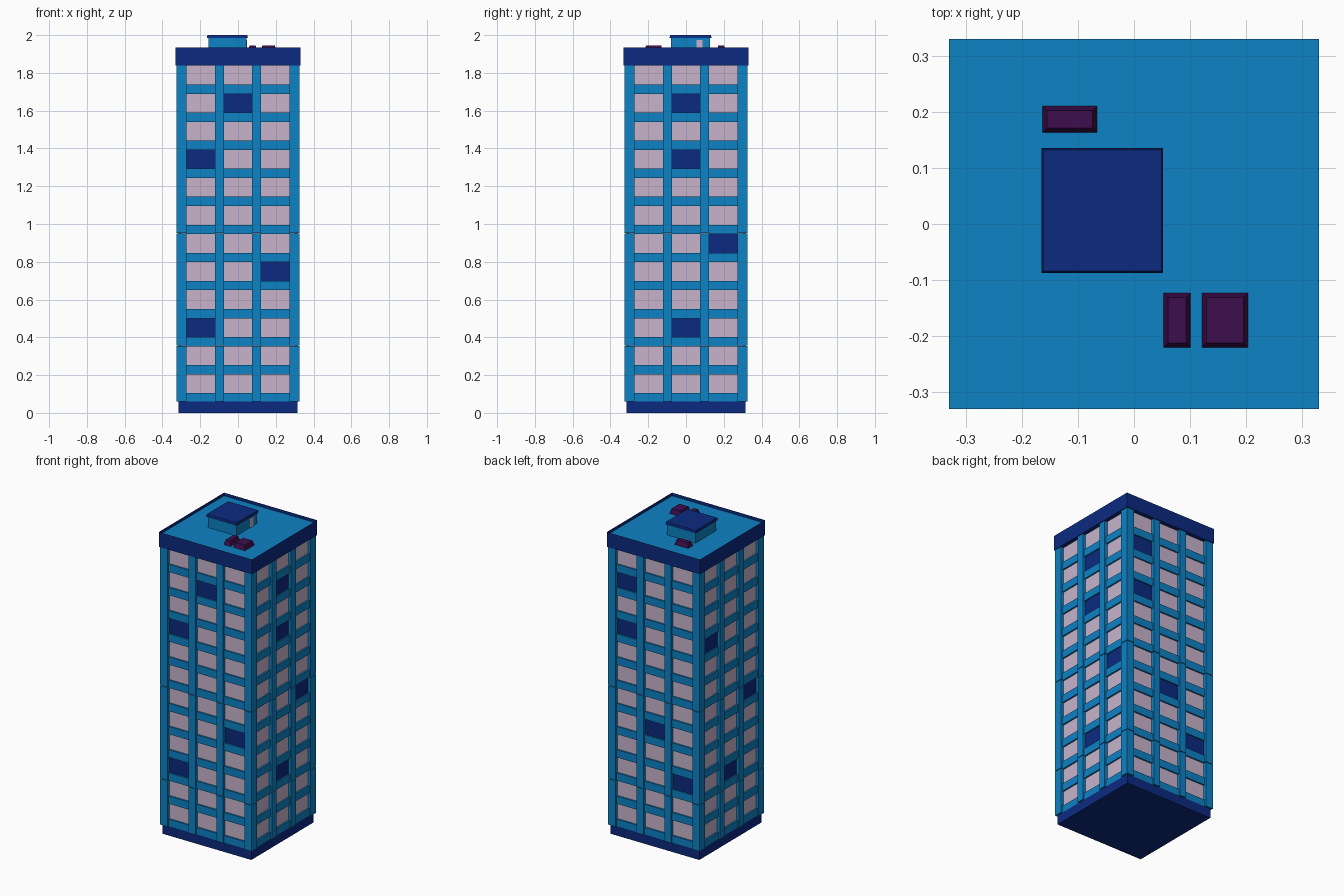
import bpy, bmesh
from mathutils import Matrix
from math import pi

if "Cube" in bpy.data.objects:
    bpy.data.objects.remove(bpy.data.objects["Cube"])


def material(name, rgb):
    m = bpy.data.materials.new(name)
    m.diffuse_color = (*rgb, 1)
    m.use_nodes = True
    m.node_tree.nodes["Principled BSDF"].inputs["Base Color"].default_value = m.diffuse_color
    return m


BLUE = material("facade_blue", (0.004, 0.223, 0.558))
NAVY = material("navy", (0.0037, 0.0232, 0.216))
PANE = material("pale_window", (0.578, 0.456, 0.597))
PLUM = material("dark_plum", (0.048, 0.0044, 0.076))


def add_box(bm, lo, hi, taper=0.0):
    """Axis-aligned box; taper pulls the top corners inward."""
    c = []
    for z, t in ((lo[2], 0), (hi[2], taper)):
        for x, y in ((lo[0] + t, lo[1] + t), (hi[0] - t, lo[1] + t),
                     (hi[0] - t, hi[1] - t), (lo[0] + t, hi[1] - t)):
            c.append(bm.verts.new((x, y, z)))
    bm.faces.new(c[3::-1])
    top = bm.faces.new(c[4:])
    for i in range(4):
        j = (i + 1) % 4
        bm.faces.new((c[i], c[j], c[j + 4], c[i + 4]))
    return top


def finish(name, bm, *mats):
    me = bpy.data.meshes.new(name)
    bm.normal_update()
    bm.to_mesh(me)
    bm.free()
    for m in mats:
        me.materials.append(m)
    ob = bpy.data.objects.new(name, me)
    bpy.context.collection.objects.link(ob)
    return ob


def boxes(name, mat, *specs):
    bm = bmesh.new()
    for s in specs:
        add_box(bm, *s)
    return finish(name, bm, mat)


# Main levels and depths
Z0, Z1, ROOF = 0.06, 1.84, 1.915
CORE, BAND, PIER = 0.305, 0.315, 0.325
ROW0, PITCH, WIN_H = 0.105, 0.1485, 0.099
COLS = ((-0.272, -0.122), (-0.075, 0.075), (0.122, 0.272))
SECTIONS = ((Z0, 0.354), (0.358, 0.949), (0.953, Z1))

# Plinth and window core
boxes("plinth", NAVY, ((-0.315, -0.315, 0), (0.315, 0.315, Z0)))
boxes("window_core", PANE, ((-CORE, -CORE, Z0), (CORE, CORE, Z1)))

# Corner piers, split into stacked sections
bm = bmesh.new()
for sx in (-1, 1):
    for sy in (-1, 1):
        xs, ys = sorted((sx * 0.272, sx * PIER)), sorted((sy * 0.272, sy * PIER))
        for a, b in SECTIONS:
            add_box(bm, (xs[0], ys[0], a), (xs[1], ys[1], b))
finish("corner_piers", bm, BLUE)

# Facades: (name, turn, dark windows as (column, row) seen from outside)
SIDES = (("front", 0, ((0, 2), (2, 4), (0, 8), (1, 10))),
         ("right", 1, ((1, 2), (2, 5), (1, 8), (1, 10))),
         ("back", 2, ((2, 2), (1, 4), (0, 8), (0, 10))),
         ("left", 3, ((1, 2), (2, 5), (0, 8))))
for side, turn, dark in SIDES:
    rot = Matrix.Rotation(turn * pi / 2, 4, 'Z')
    # Slim piers between window columns
    bm = bmesh.new()
    for x0, x1 in ((-0.122, -0.075), (0.075, 0.122)):
        for a, b in SECTIONS:
            add_box(bm, (x0, -PIER, a), (x1, -CORE, b))
    bm.transform(rot)
    finish(side + "_piers", bm, BLUE)
    # Spandrels below each window
    bm = bmesh.new()
    for r in range(12):
        top = ROW0 + r * PITCH
        bottom = Z0 if r == 0 else top - PITCH + WIN_H
        for x0, x1 in COLS:
            add_box(bm, (x0, -BAND, bottom), (x1, -CORE, top))
    bm.transform(rot)
    finish(side + "_spandrels", bm, BLUE)
    # Dark window plates
    bm = bmesh.new()
    for c, r in dark:
        z = ROW0 + r * PITCH
        add_box(bm, (COLS[c][0], -CORE - 0.002, z), (COLS[c][1], -CORE, z + WIN_H))
    bm.transform(rot)
    finish(side + "_dark_windows", bm, NAVY)

# Parapet with sunken blue roof deck
bm = bmesh.new()
deck = add_box(bm, (-0.33, -0.33, Z1), (0.33, 0.33, 1.935))
bmesh.ops.inset_region(bm, faces=[deck], thickness=0.02)
walls = bmesh.ops.extrude_discrete_faces(bm, faces=[deck])["faces"][0]
bmesh.ops.translate(bm, verts=walls.verts, vec=(0, 0, ROOF - 1.935))
walls.material_index = 1
finish("parapet_and_deck", bm, NAVY, BLUE)

# Stair house with cap and door
boxes("stair_house", BLUE, ((-0.155, -0.08, ROOF), (0.045, 0.127, 1.985)))
boxes("stair_house_cap", NAVY, ((-0.165, -0.087, 1.985), (0.052, 0.135, 2.0), 0.003))
boxes("stair_house_door", PANE, ((0.045, 0.055, ROOF), (0.048, 0.087, 1.975)))

# Rooftop vent units
boxes("roof_vents", PLUM,
      ((-0.163, 0.163, ROOF), (-0.066, 0.21, 1.945), 0.008),
      ((0.053, -0.22, ROOF), (0.101, -0.123, 1.945), 0.008),
      ((0.121, -0.22, ROOF), (0.203, -0.123, 1.945), 0.008))
